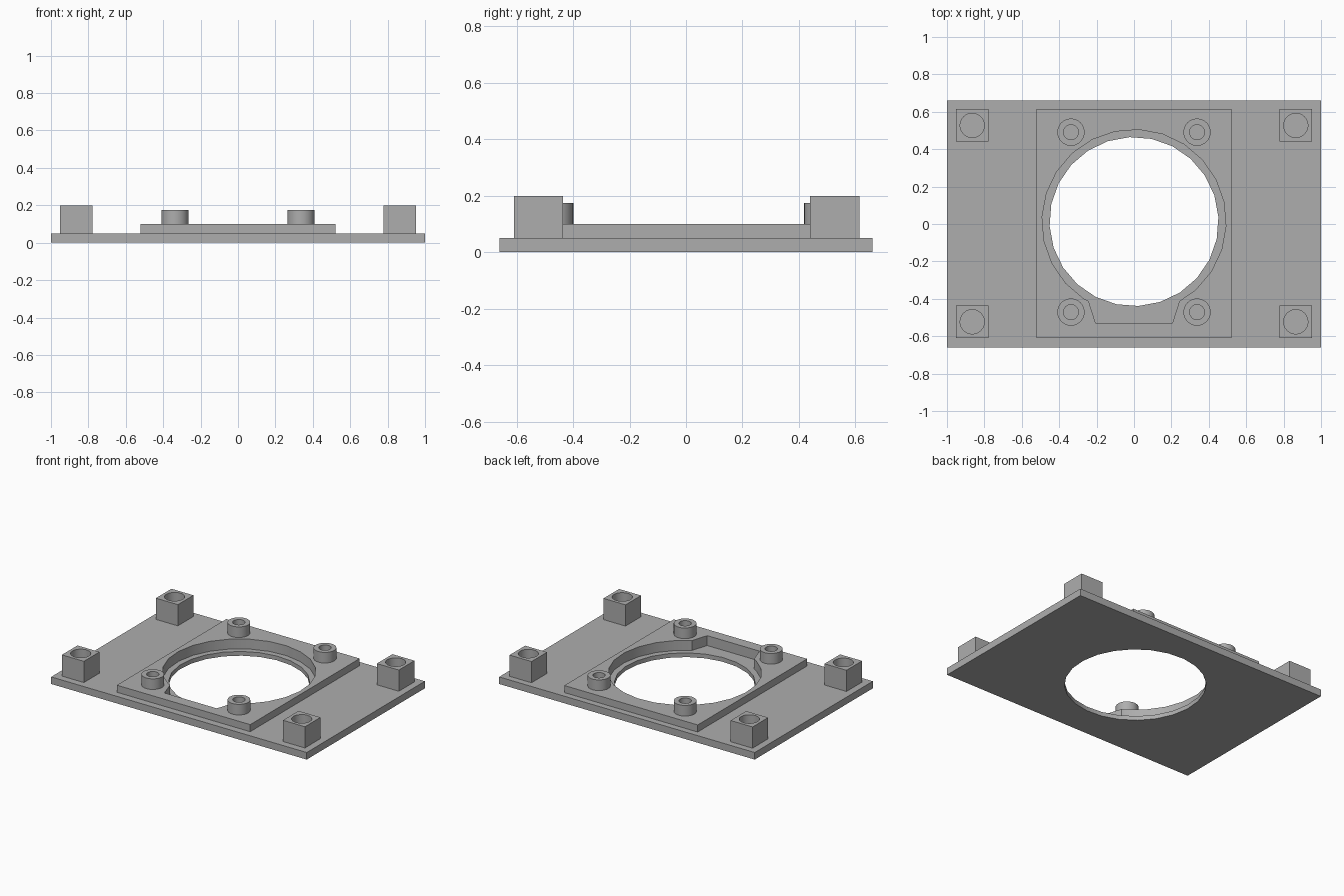
import bpy
import bmesh
from math import cos, sin, radians, tau

if "Cube" in bpy.data.objects:
    bpy.data.objects.remove(bpy.data.objects["Cube"])

GREY = (0.42, 0.42, 0.42, 1)
grey = bpy.data.materials.new("grey plastic")
grey.use_nodes = True
grey.diffuse_color = GREY
grey.node_tree.nodes["Principled BSDF"].inputs["Base Color"].default_value = GREY


def rectangle(x, y, half_x, half_y):
    return [(x - half_x, y - half_y), (x + half_x, y - half_y),
            (x + half_x, y + half_y), (x - half_x, y + half_y)]


def circle(x, y, radius, sides=24, turn=0):
    angles = [radians(turn) + tau * i / sides for i in range(sides)]
    return [(x + radius * cos(a), y + radius * sin(a)) for a in angles]


def prism(name, outline, bottom, top):
    """Extrude a flat outline between two heights."""
    bm = bmesh.new()
    base = bm.faces.new([bm.verts.new((x, y, bottom)) for x, y in outline])
    grown = bmesh.ops.extrude_face_region(bm, geom=[base])["geom"]
    for v in grown:
        if isinstance(v, bmesh.types.BMVert):
            v.co.z = top
    bmesh.ops.recalc_face_normals(bm, faces=bm.faces)
    mesh = bpy.data.meshes.new(name)
    bm.to_mesh(mesh)
    bm.free()
    mesh.materials.append(grey)
    obj = bpy.data.objects.new(name, mesh)
    bpy.context.collection.objects.link(obj)
    return obj


def select(obj):
    bpy.ops.object.select_all(action="DESELECT")
    obj.select_set(True)
    bpy.context.view_layer.objects.active = obj


def cut(obj, outline, bottom, top):
    """Remove a prism-shaped volume from an object."""
    cutter = prism("cutter", outline, bottom, top)
    cutter.hide_render = True
    mod = obj.modifiers.new("cut", "BOOLEAN")
    mod.operation = "DIFFERENCE"
    mod.solver = "EXACT"
    mod.object = cutter
    select(obj)
    bpy.ops.object.modifier_apply(modifier=mod.name)
    bpy.data.objects.remove(cutter)


def soften(obj):
    select(obj)
    bpy.ops.object.shade_smooth_by_angle(angle=radians(30))


MID_Y = 0.01
PLATE_TOP, FRAME_TOP, LEDGE = 0.05, 0.1, 0.03
opening = circle(0, MID_Y + 0.003, 0.452, turn=3)
recess = circle(0, MID_Y + 0.003, 0.492, turn=-3)
notch = [(-0.205, -0.53), (0.205, -0.53), (0.25, -0.39), (-0.25, -0.39)]

# Base plate and raised frame, sharing the stepped opening
plate = prism("base_plate", rectangle(0, 0, 1, 0.66), 0, PLATE_TOP)
frame = prism("raised_frame", rectangle(0, 0.003, 0.522, 0.612), PLATE_TOP, FRAME_TOP)
cut(plate, opening, -0.1, 0.3)
for part in (plate, frame):
    cut(part, recess, LEDGE, 0.3)
    cut(part, notch, LEDGE, 0.3)
    soften(part)

for sx, side in ((-1, "right"), (1, "left")):
    for sy, end in ((-1, "front"), (1, "back")):
        # Square corner post with a round socket
        x, y = sx * 0.865, sy * 0.525 + 0.002
        post = prism(f"{end}_{side}_post", rectangle(x, y, 0.086, 0.087), PLATE_TOP, 0.2)
        cut(post, circle(x, y, 0.065), PLATE_TOP + 0.005, 0.3)
        soften(post)

        # Round screw boss on the frame
        x, y = sx * 0.337, sy * 0.481 + MID_Y
        boss = prism(f"{end}_{side}_screw_boss", circle(x, y, 0.073), FRAME_TOP, 0.175)
        cut(boss, circle(x, y, 0.04), FRAME_TOP + 0.005, 0.3)
        soften(boss)
